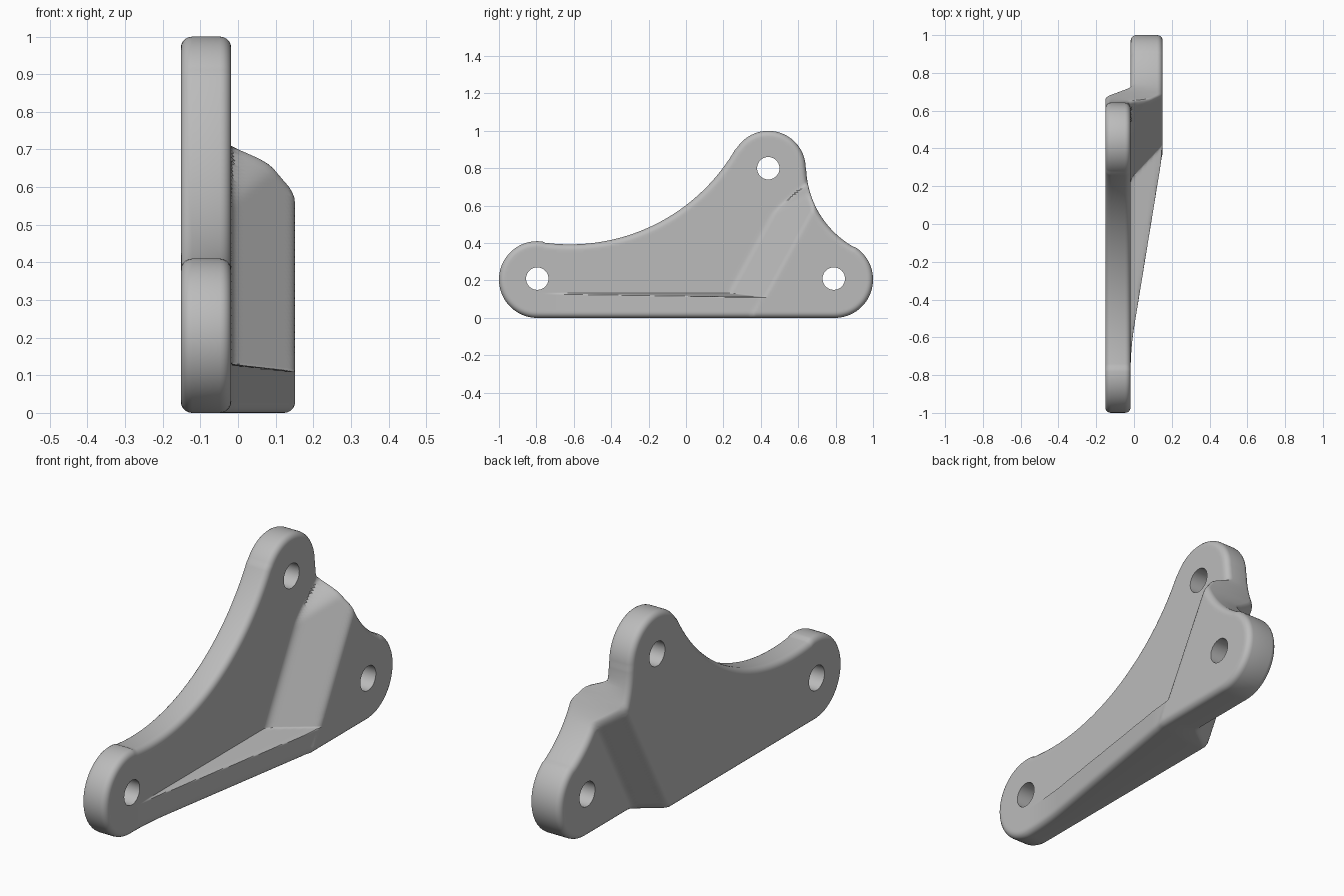
import bpy, bmesh, math
from mathutils import Vector
from mathutils.geometry import delaunay_2d_cdt

if "Cube" in bpy.data.objects:
    bpy.data.objects.remove(bpy.data.objects["Cube"])

# Key sizes (outline lives in the y-z plane, thickness runs along x)
BACK, MID, FRONT, RIM = -0.152, -0.018, 0.152, 0.03
LOBE_L, LOBE_R, LOBE_T = Vector((-0.795, 0.205)), Vector((0.795, 0.205)), Vector((0.44, 0.8))
SWEEP_L, SWEEP_R = Vector((-0.62, 1.415)), Vector((1.142, 0.815))
HOLES = [(-0.795, 0.21), (0.79, 0.21), (0.44, 0.8)]
HOLE_R = 0.06


def heading(a, b):
    return math.atan2(b[1] - a[1], b[0] - a[0])


def arc(c, r, a0, a1, n):
    return [(c[0] + r * math.cos(a0 + (a1 - a0) * i / n),
             c[1] + r * math.sin(a0 + (a1 - a0) * i / n)) for i in range(n)]


def outline(d):
    """Three lobes joined by tangent hollow arcs, inset by d."""
    tau, pi = math.tau, math.pi
    ar, at0 = heading(LOBE_R, SWEEP_R), heading(LOBE_T, SWEEP_R)
    at1, al = heading(LOBE_T, SWEEP_L), heading(LOBE_L, SWEEP_L)
    pts = arc(LOBE_R, 0.205 - d, -pi / 2, ar, 40)
    pts += arc(SWEEP_R, 0.5 + d, ar + pi, at0 + pi, 40)
    pts += arc(LOBE_T, 0.2 - d, at0, at1, 40)
    pts += arc(SWEEP_L, 1.022 + d, at1 - pi, al - pi, 90)
    pts += arc(LOBE_L, 0.205 - d, al, 1.5 * pi, 45)
    n = 110
    pts += [(-0.795 + 1.59 * i / n, d) for i in range(n)]
    return pts


def inside(p, poly):
    hit = False
    y, z = p
    y0, z0 = poly[-1]
    for y1, z1 in poly:
        if (z1 > z) != (z0 > z) and y < (y0 - y1) * (z - z1) / (z0 - z1) + y1:
            hit = not hit
        y0, z0 = y1, z1
    return hit


def smin(a, b, k):
    h = max(k - abs(a - b), 0) / k
    return min(a, b) - h * h * k / 4


def smax(a, b, k):
    return -smin(-a, -b, k)


def front_x(y, z):
    """Front surface: flat plate, slanted step and tapering bottom rib."""
    s = y - 0.55 * z
    step = MID + 0.17 * (s - 0.168) / 0.19
    notch = MID + 2.5 * (0.65 * (y - 0.49) - 0.76 * (z - 0.58))
    step = smin(smin(step, notch, 0.03), FRONT, 0.015)
    rib = MID + 0.17 * (y + 0.66) / 1.04
    rib = smin(smin(rib, FRONT, 0.015), MID + 9 * (0.13 - z), 0.03)
    return min(smax(MID, smax(step, rib, 0.02), 0.02), FRONT)


def back_x(y, z):
    """Back surface: same slanted step, hollowed from behind."""
    step = BACK + 0.134 * (y - 0.55 * z - 0.34) / 0.1
    return smax(BACK, smin(step, MID, 0.02), 0.02)


# Gather plan points: rounded rim rings, hole rings, interior grid
pts, edges, depth, tag = [], [], [], []


def add_ring(ring, d, t):
    base, n = len(pts), len(ring)
    pts.extend(Vector(p) for p in ring)
    edges.extend((base + i, base + (i + 1) % n) for i in range(n))
    depth.extend([d] * n)
    tag.extend([t] * n)


for i in range(6):
    d = RIM * (1 - math.cos(i * math.pi / 10))
    add_ring(outline(d), d, 1 if i == 0 else 0)
for i, h in enumerate(HOLES):
    add_ring(arc(h, HOLE_R, 0, math.tau, 40), RIM, 2 + i)
limit = outline(RIM + 0.006)
rows = [0.01 * i for i in range(3, 100)] + [0.1 + 0.0033 * i for i in range(1, 15) if i % 3]
for z in rows:
    for i in range(-99, 100):
        p = (0.01 * i, z)
        if all(math.dist(p, h) > HOLE_R + 0.006 for h in HOLES) and inside(p, limit):
            pts.append(Vector(p))
            depth.append(RIM)
            tag.append(0)

verts, _, tris, orig, _, _ = delaunay_2d_cdt(pts, edges, [], 0, 1e-6)
src = [o[0] if o else None for o in orig]
vtag = [tag[o] if o is not None else 0 for o in src]
vdep = [depth[o] if o is not None else RIM for o in src]

# Bracket body: front and back skins joined round the rim and holes
bm = bmesh.new()
front, back = [], []
for (y, z), d in zip(verts, vdep):
    drop = RIM - math.sqrt(max(RIM ** 2 - (RIM - d) ** 2, 0))
    front.append(bm.verts.new((front_x(y, z) - drop, y, z)))
    back.append(bm.verts.new((back_x(y, z) + drop, y, z)))
count = {}
for t in tris:
    kinds = {vtag[i] for i in t}
    if len(kinds) == 1 and 0 not in kinds:
        continue  # outside the outline or within a hole
    bm.faces.new([front[i] for i in t])
    bm.faces.new([back[i] for i in reversed(t)])
    for a, b in zip(t, list(t[1:]) + [t[0]]):
        count.setdefault(frozenset((a, b)), []).append((a, b))
for uses in count.values():
    if len(uses) == 1:
        a, b = uses[0]
        bm.faces.new((front[b], front[a], back[a], back[b]))
bmesh.ops.delete(bm, geom=[v for v in bm.verts if not v.link_faces], context='VERTS')
bmesh.ops.recalc_face_normals(bm, faces=bm.faces)
mesh = bpy.data.meshes.new("bracket_plate")
bm.to_mesh(mesh)
bm.free()
obj = bpy.data.objects.new("bracket_plate", mesh)
bpy.context.collection.objects.link(obj)

mat = bpy.data.materials.new("plain_grey")
mat.diffuse_color = (0.5, 0.5, 0.5, 1)
mat.use_nodes = True
mat.node_tree.nodes["Principled BSDF"].inputs["Base Color"].default_value = mat.diffuse_color
mesh.materials.append(mat)
bpy.context.view_layer.objects.active = obj
obj.select_set(True)
bpy.ops.object.shade_smooth_by_angle(angle=math.radians(40))
